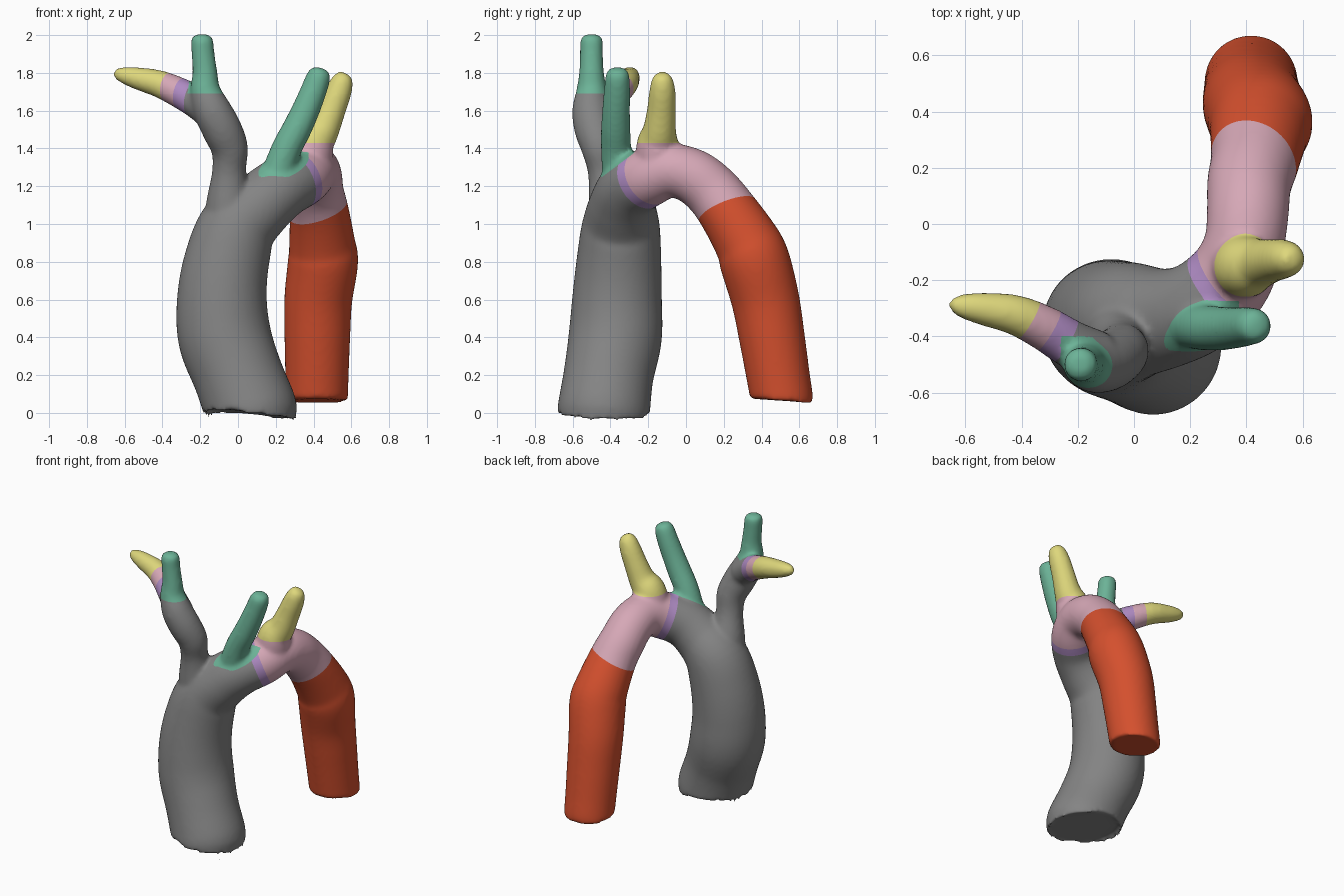
import bpy, bmesh, math
from mathutils import Vector

if "Cube" in bpy.data.objects:
    bpy.data.objects.remove(bpy.data.objects["Cube"])

# Vessel paths: (x, y, z, radius)
MAIN = [(.065, -.435, 0, .245), (.063, -.433, .03, .245), (0, -.41, .2, .238), (-.07, -.375, .4, .247),
        (-.085, -.365, .6, .238), (-.06, -.355, .8, .225), (0, -.345, .98, .208), (.12, -.335, 1.1, .178),
        (.23, -.295, 1.19, .165), (.335, -.2, 1.245, .155), (.39, -.08, 1.283, .143), (.405, .04, 1.25, .146),
        (.41, .14, 1.17, .15), (.43, .225, 1.06, .158), (.445, .325, .9, .175), (.45, .365, .8, .186),
        (.425, .42, .6, .18), (.42, .455, .4, .174), (.418, .487, .2, .168), (.417, .505, .09, .166),
        (.417, .505, .065, .166)]
RIGHT_TRUNK = [(-.04, -.38, 1.0, .14), (-.05, -.4, 1.12, .118), (-.047, -.43, 1.28, .09),
               (-.045, -.455, 1.4, .098), (-.085, -.485, 1.5, .105), (-.135, -.503, 1.6, .1),
               (-.172, -.5, 1.7, .082), (-.175, -.5, 1.8, .066), (-.185, -.5, 1.9, .061),
               (-.19, -.5, 1.97, .06), (-.19, -.5, 1.992, .05), (-.19, -.5, 2.004, .028)]
RIGHT_ARM = [(-.13, -.47, 1.58, .09), (-.22, -.43, 1.645, .086), (-.32, -.37, 1.7, .08),
             (-.42, -.325, 1.743, .072), (-.52, -.305, 1.768, .061), (-.59, -.295, 1.785, .049),
             (-.635, -.29, 1.795, .034), (-.658, -.29, 1.8, .016)]
LEFT_NECK = [(.17, -.35, 1.15, .09), (.21, -.36, 1.27, .085), (.258, -.37, 1.4, .08), (.31, -.372, 1.5, .078),
             (.357, -.37, 1.6, .074), (.398, -.365, 1.7, .07), (.427, -.363, 1.78, .064),
             (.437, -.363, 1.81, .052), (.442, -.363, 1.825, .03)]
LEFT_ARM = [(.37, -.15, 1.27, .12), (.4, -.15, 1.42, .112), (.45, -.14, 1.5, .088), (.492, -.13, 1.6, .077),
            (.532, -.125, 1.7, .07), (.553, -.125, 1.76, .058), (.562, -.125, 1.79, .04),
            (.566, -.125, 1.8, .02)]


def spline(pts, steps=6):
    """Catmull-Rom through 4D points."""
    p = [Vector(q) for q in pts]
    p = [2 * p[0] - p[1]] + p + [2 * p[-1] - p[-2]]
    out = []
    for i in range(1, len(p) - 2):
        a, b, c, d = p[i - 1:i + 3]
        for k in range(steps):
            t = k / steps
            out.append(.5 * (2 * b + (c - a) * t + (2 * a - 5 * b + 4 * c - d) * t * t
                             + (3 * b - a - 3 * c + d) * t ** 3))
    return out + [p[-2]]


def tube(bm, pts, sides=40):
    path = spline(pts)
    side, prev = Vector((1, 0, 0)), None
    for i, q in enumerate(path):
        tan = (path[min(i + 1, len(path) - 1)].xyz - path[max(i - 1, 0)].xyz).normalized()
        side = (side - tan * side.dot(tan)).normalized()
        up = tan.cross(side)
        ring = []
        for k in range(sides):
            a = math.tau * k / sides
            ring.append(bm.verts.new(q.xyz + (side * math.cos(a) + up * math.sin(a)) * q.w))
        if prev is None:
            bm.faces.new(ring[::-1])
        else:
            for k in range(sides):
                n = (k + 1) % sides
                bm.faces.new((prev[k], prev[n], ring[n], ring[k]))
        prev = ring
    bm.faces.new(prev)


# Overlapping tubes, fused and softened by modifiers
bm = bmesh.new()
for pts in (MAIN, RIGHT_TRUNK, RIGHT_ARM, LEFT_NECK, LEFT_ARM):
    tube(bm, pts)
mesh = bpy.data.meshes.new("artery")
bm.to_mesh(mesh)
bm.free()
obj = bpy.data.objects.new("branching_artery", mesh)
bpy.context.collection.objects.link(obj)
rm = obj.modifiers.new("fuse", 'REMESH')
rm.mode = 'VOXEL'
rm.voxel_size = .014
sm = obj.modifiers.new("soften", 'SMOOTH')
sm.factor = .5
sm.iterations = 8
dg = bpy.context.evaluated_depsgraph_get()
fused = bpy.data.meshes.new_from_object(obj.evaluated_get(dg))
obj.modifiers.clear()
obj.data = fused

# Colours
GRAY, RED, PINK, PURPLE, GREEN, YELLOW = range(6)
for name, col in (("gray", (.23, .23, .23)), ("red", (.66, .08, .027)), ("pink", (.67, .39, .47)),
                  ("purple", (.43, .26, .55)), ("green", (.15, .45, .31)), ("yellow", (.73, .68, .2))):
    m = bpy.data.materials.new(name)
    m.diffuse_color = (*col, 1)
    m.use_nodes = True
    m.node_tree.nodes["Principled BSDF"].inputs["Base Color"].default_value = m.diffuse_color
    fused.materials.append(m)

# Borders between colour regions: planes n . p = d
ARM_N, ARCH_N = Vector((-.85, .5, .17)), Vector((.71, .6, .37))
RED_N, NECK_N, Z = Vector((-.36, -.41, 1)), Vector((0, -.6, .8)), Vector((0, 0, 1))
ARM_D, ARCH_D, RED_D = (.28, .355, .44), (.526, .58), .83
NECK_D = NECK_N.dot(Vector((.2, -.43, 1.26)))


def colour(p):
    x, y, z = p
    if x < 0 and z > 1.5:  # right trunk branches
        if z > 1.69 and x > -.265 and y < -.4:
            return GREEN
        s = ARM_N.dot(p)
        return YELLOW if s > ARM_D[2] else PINK if s > ARM_D[1] else PURPLE if s > ARM_D[0] else GRAY
    if y > .04 and RED_N.dot(p) < RED_D:  # descending part
        return RED
    if x > .08 and y < -.275 and z > 1.25 and NECK_N.dot(p) > NECK_D:
        return GREEN
    if x > .1 and z > 1.43:
        return YELLOW
    s = ARCH_N.dot(p)
    return PINK if s > ARCH_D[1] else PURPLE if s > ARCH_D[0] else GRAY


bm = bmesh.new()
bm.from_mesh(fused)
planes = [(ARM_N, d) for d in ARM_D] + [(ARCH_N, d) for d in ARCH_D]
planes += [(RED_N, RED_D), (NECK_N, NECK_D), (Z, 1.69), (Z, 1.43)]
for n, d in planes:
    bmesh.ops.bisect_plane(bm, geom=bm.verts[:] + bm.edges[:] + bm.faces[:], dist=1e-4,
                           plane_co=n * (d / n.length_squared), plane_no=n)
for f in bm.faces:
    f.material_index = colour(f.calc_center_median())
    f.smooth = True
bm.to_mesh(fused)
bm.free()
